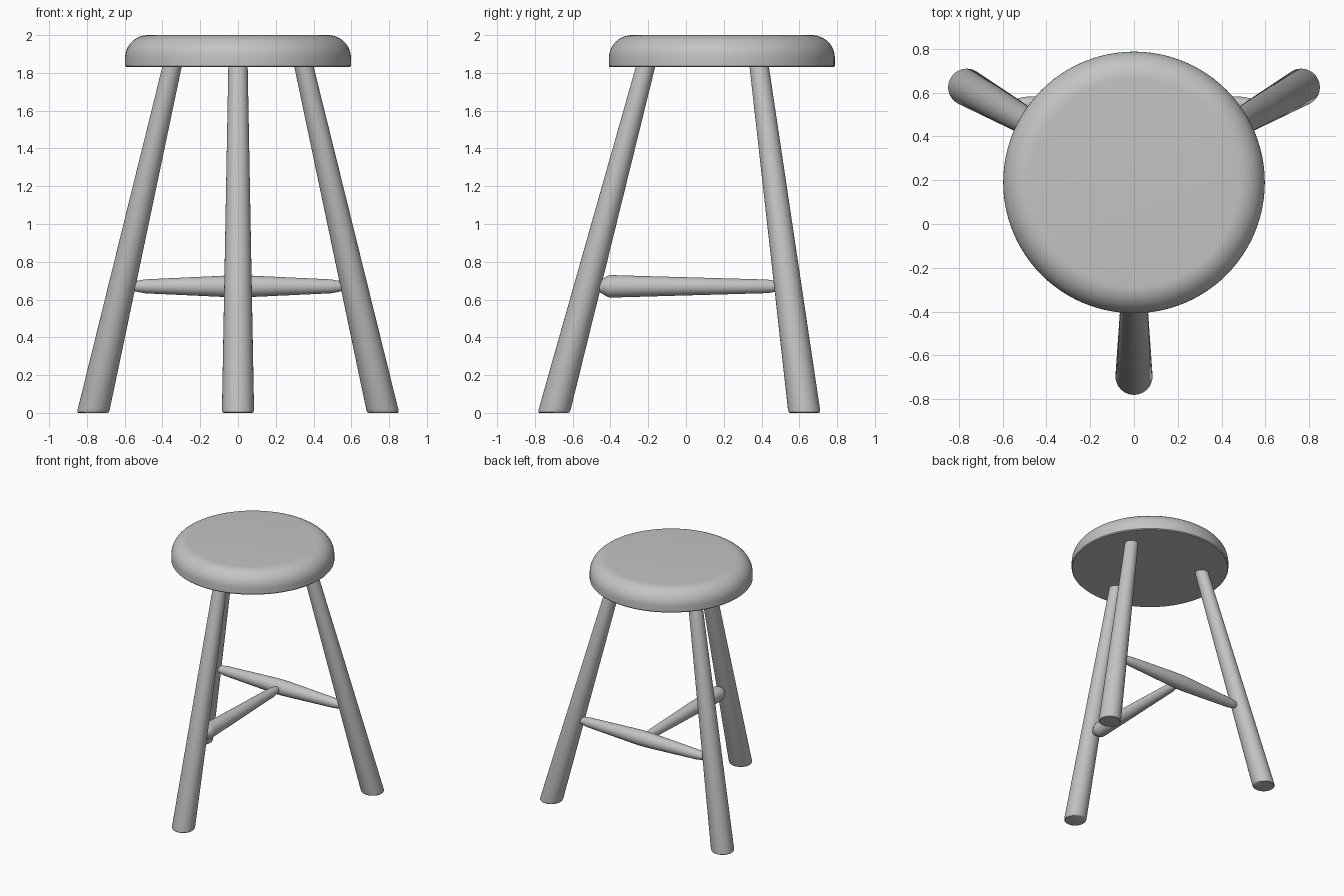
import bpy, bmesh, math
from mathutils import Vector

cube = bpy.data.objects.get("Cube")
if cube:
    bpy.data.objects.remove(cube, do_unlink=True)

# One plain grey for the whole stool
grey = bpy.data.materials.new("plain_grey")
grey.use_nodes = True
colour = (0.55, 0.55, 0.55, 1)
grey.diffuse_color = colour
grey.node_tree.nodes["Principled BSDF"].inputs["Base Color"].default_value = colour


def loft(name, rings, u, v, sides=48):
    """Skin a capped solid over (centre, radius) circles lying in the u-v plane."""
    bm = bmesh.new()
    loops = []
    for centre, radius in rings:
        loop = []
        for i in range(sides):
            a = math.tau * i / sides
            loop.append(bm.verts.new(Vector(centre) + radius * (math.cos(a) * Vector(u) + math.sin(a) * Vector(v))))
        loops.append(loop)
    for low, high in zip(loops, loops[1:]):
        for i in range(sides):
            j = (i + 1) % sides
            bm.faces.new((low[i], low[j], high[j], high[i]))
    bm.faces.new(loops[0][::-1])
    bm.faces.new(loops[-1])
    bmesh.ops.recalc_face_normals(bm, faces=bm.faces)
    mesh = bpy.data.meshes.new(name)
    bm.to_mesh(mesh)
    bm.free()
    mesh.materials.append(grey)
    obj = bpy.data.objects.new(name, mesh)
    bpy.context.collection.objects.link(obj)
    bpy.ops.object.select_all(action='DESELECT')
    obj.select_set(True)
    bpy.context.view_layer.objects.active = obj
    bpy.ops.object.shade_smooth_by_angle(angle=math.radians(35))
    return obj


X, Y, Z = (1, 0, 0), (0, 1, 0), (0, 0, 1)

# Seat: round slab with a soft quarter-round top edge
SEAT_Y = 0.19
profile = [(1.83, 0.592), (1.837, 0.598)]
for k in range(13):
    a = math.pi / 2 * k / 12
    profile.append((1.88 + 0.12 * math.sin(a), 0.475 + 0.123 * math.cos(a)))
loft("seat", [((0, SEAT_Y, z), r) for z, r in profile], X, Y, 96)


# Legs: splayed, tapering upward, cut level at floor and seat
def leg(name, foot, head):
    foot, head = Vector((*foot, 0)), Vector((*head, 1.83))
    rings = []
    for z, r in ((0, 0.077), (0.004, 0.082), (0.015, 0.085), (1.85, 0.051)):
        rings.append((foot.lerp(head, z / 1.83), r))
    loft(name, rings, X, Y)


leg("front_leg", (0, -0.70), (0, -0.215))
for side, s in (("left", 1), ("right", -1)):
    leg("back_leg_" + side, (s * 0.768, 0.627), (s * 0.35, 0.388))

# Crossbar between the back legs, thickest in the middle
BAR_Z = 0.67
half = [(0, 0.058), (0.08, 0.056), (0.49, 0.037), (0.53, 0.03), (0.57, 0.02)]
bar = [(-x, r) for x, r in half[:0:-1]] + half
loft("back_crossbar", [((x, 0.545, BAR_Z), r) for x, r in bar], Y, Z)

# Stretcher from the front leg to the crossbar, thick end forward
stretcher = [(-0.475, 0.022), (-0.455, 0.032), (-0.42, 0.053), (-0.405, 0.059),
             (-0.38, 0.059), (0.43, 0.036), (0.47, 0.03), (0.51, 0.022)]
loft("front_stretcher", [((0, y, BAR_Z), r) for y, r in stretcher], X, Z)
